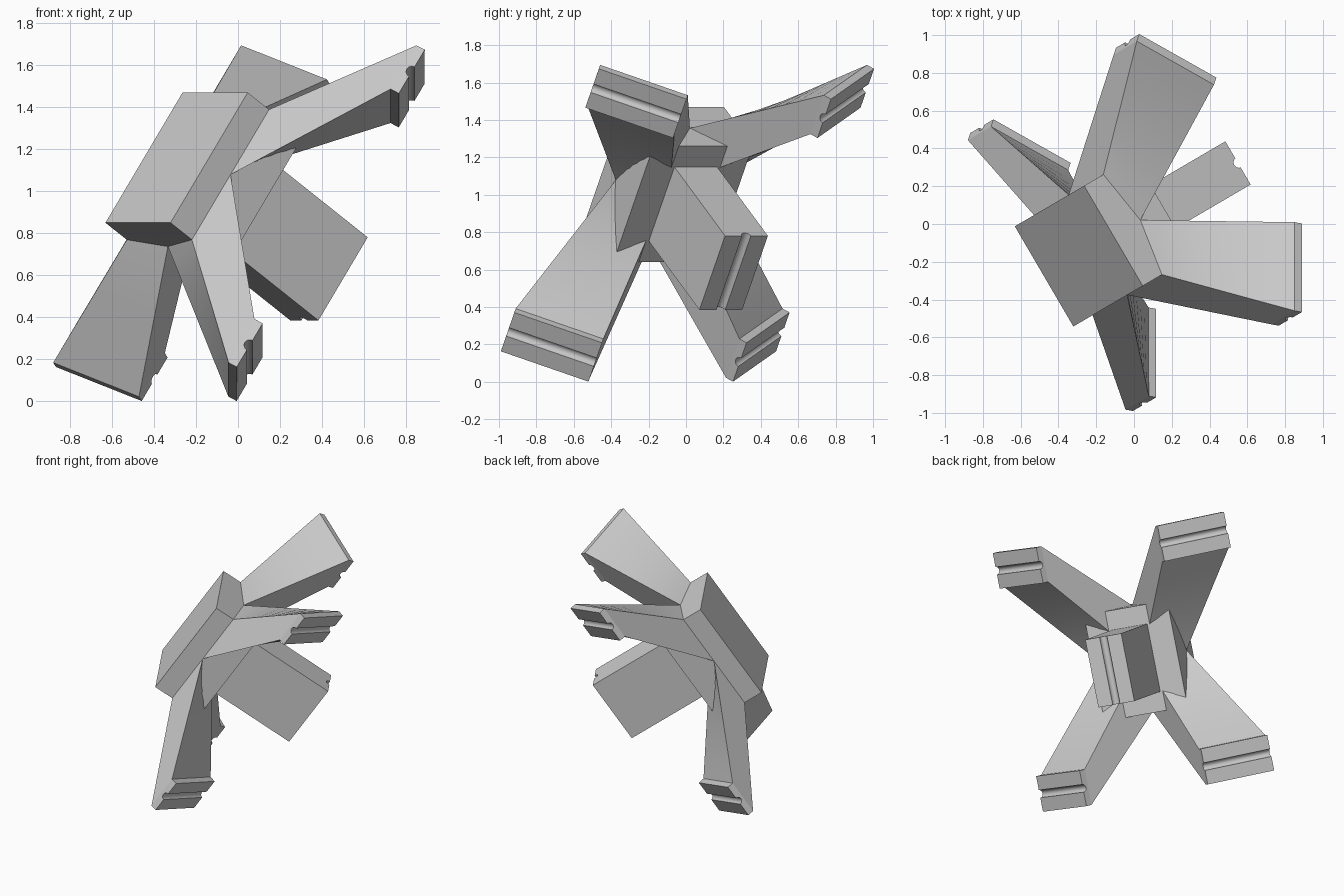
import bpy, bmesh, math
from mathutils import Matrix, Vector

cube = bpy.data.objects.get("Cube")
if cube:
    bpy.data.objects.remove(cube, do_unlink=True)

# One plain grey
grey = bpy.data.materials.new("plain grey")
grey.use_nodes = True
GREY = (0.6, 0.6, 0.6, 1)
grey.diffuse_color = GREY
grey.node_tree.nodes["Principled BSDF"].inputs["Base Color"].default_value = GREY

# Tilted frame: U across the head, V along it, W out of its outer face
U = Vector((0.505, -0.863, 0)).normalized()
V = Vector((0.492, 0.279, 0.824))
V = (V - U * V.dot(U)).normalized()
W = U.cross(V)
FRAME = Matrix((U, V, W)).transposed().to_4x4()
FRAME.translation = (-0.2925, -0.17, 1.16)


def make(name, bm, mirror=False):
    bmesh.ops.recalc_face_normals(bm, faces=bm.faces)
    mesh = bpy.data.meshes.new(name)
    bm.to_mesh(mesh)
    bm.free()
    mesh.materials.append(grey)
    ob = bpy.data.objects.new(name, mesh)
    bpy.context.collection.objects.link(ob)
    ob.matrix_world = FRAME
    if mirror:
        mod = ob.modifiers.new("four corners", 'MIRROR')
        mod.use_axis = (True, True, False)
        mod.use_mirror_merge = False
    bpy.ops.object.select_all(action='DESELECT')
    ob.select_set(True)
    bpy.context.view_layer.objects.active = ob
    bpy.ops.object.shade_smooth_by_angle(angle=math.radians(25))
    return ob


def loft(bm, rings):
    """Closed solid through rings of equal point count."""
    loops = [[bm.verts.new(p) for p in ring] for ring in rings]
    n = len(loops[0])
    for a, b in zip(loops, loops[1:]):
        for i in range(n):
            j = (i + 1) % n
            bm.faces.new((a[i], a[j], b[j], b[i]))
    bm.faces.new(loops[0][::-1])
    bm.faces.new(loops[-1])


def grooved_block(bm, centre, side, out, along, half_side, depth, half_len, r=0.027):
    """Block whose outer face, at centre, has a round groove down its middle."""
    outline = [(-half_side, -depth), (-half_side, 0)]
    for k in range(11):
        a = math.pi * k / 10
        outline.append((-r * math.cos(a), -r * math.sin(a)))
    outline += [(half_side, 0), (half_side, -depth)]
    loft(bm, [[centre + side * s + out * o + along * e for s, o in outline]
              for e in (-half_len, half_len)])


X, Y, Z = Vector((1, 0, 0)), Vector((0, 1, 0)), Vector((0, 0, 1))
HU, HV = 0.307, 0.376          # half size of the head
SHOULDER, BASE = -0.143, -0.37

# Head block
bm = bmesh.new()
bmesh.ops.create_cube(bm, size=1, matrix=Matrix.Translation((0, 0, BASE / 2))
                      @ Matrix.Diagonal((2 * HU, 2 * HV, -BASE, 1)))
make("head_block", bm)

# Centre post with a groove in its end
bm = bmesh.new()
grooved_block(bm, Vector((0, 0, -1.02)), X, -Z, Y, 0.1325, 0.72, 0.24)
make("centre_post", bm)

# Foot: slanted grooved pad, repeated at the four corners
slant = Vector((0.816, 0, 0.577)).normalized()
outward = Vector((slant.z, 0, -slant.x))
foot_centre = Vector((0.65, 0.79, -0.57))
PAD, FH, FL = 0.045, 0.126, 0.248
bm = bmesh.new()
grooved_block(bm, foot_centre, Y, outward, slant, FH, PAD, FL)
make("feet", bm, mirror=True)

# Leg: twisted loft from one quarter of the head to the back of a foot
root = [Vector(p) for p in ((HU, 0, SHOULDER), (HU, HV, SHOULDER),
                            (0, HV, -0.2), (0, 0, -0.2))]
back = foot_centre - outward * PAD
tip = [back + slant * FL * s + Y * FH * v
       for s, v in ((1, -1), (1, 1), (-1, 1), (-1, -1))]
bm = bmesh.new()
STEPS = 10
loft(bm, [[a.lerp(b, k / STEPS) for a, b in zip(root, tip)] for k in range(STEPS + 1)])
make("legs", bm, mirror=True)
